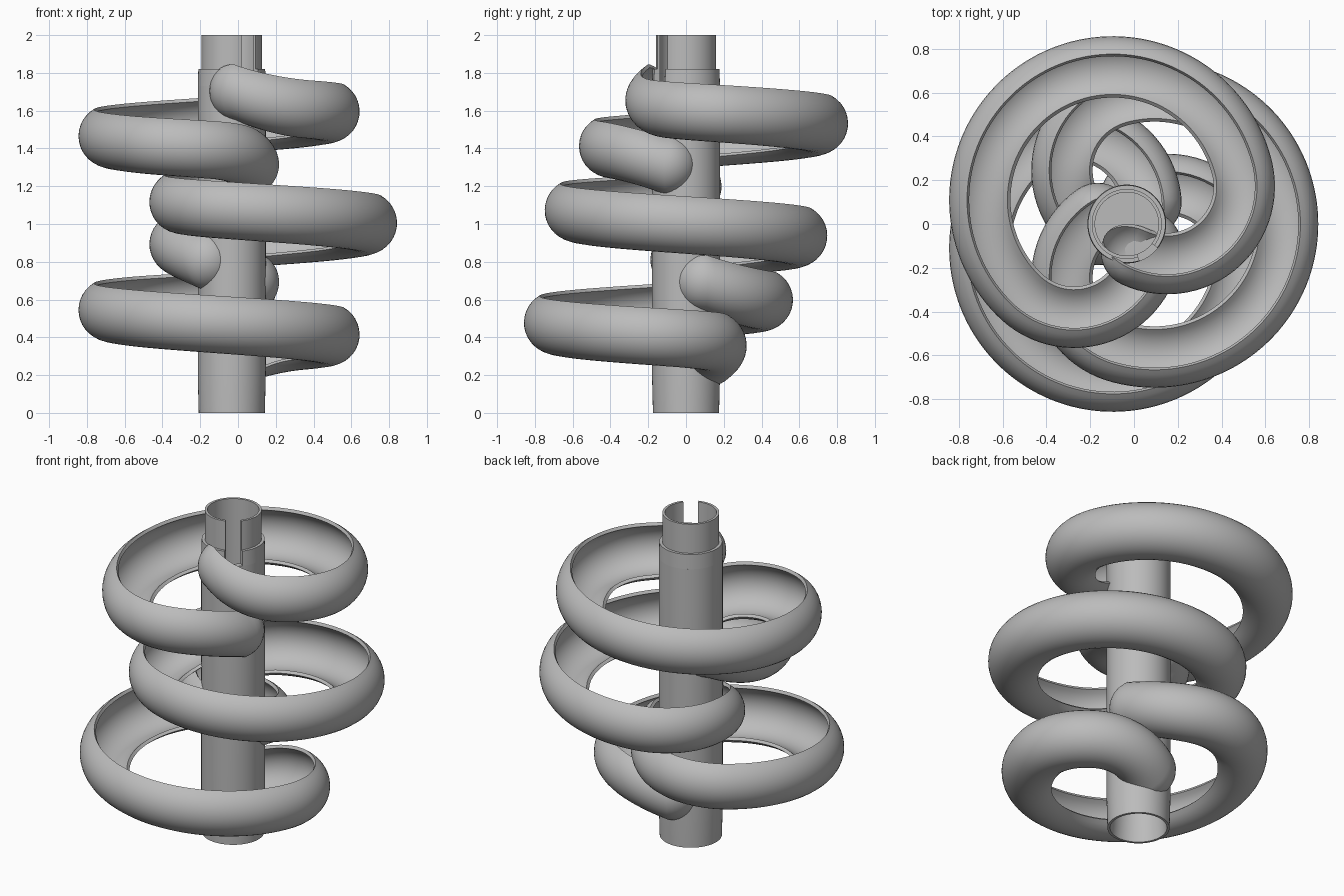
import bpy, bmesh
from math import sin, cos, pi, radians
from mathutils import Vector

cube = bpy.data.objects.get("Cube")
if cube:
    bpy.data.objects.remove(cube, do_unlink=True)

grey = bpy.data.materials.new("plain_grey")
grey.use_nodes = True
grey.diffuse_color = (0.5, 0.5, 0.5, 1)
grey.node_tree.nodes["Principled BSDF"].inputs["Base Color"].default_value = (0.5, 0.5, 0.5, 1)

AXIS = Vector((-0.033, 0, 0))


def sweep(name, rings, closed=False):
    """Skin a list of closed rings of points into one smooth object."""
    bm = bmesh.new()
    rows = [[bm.verts.new(p + AXIS) for p in ring] for ring in rings]
    n = len(rows[0])
    pairs = list(zip(rows, rows[1:]))
    if closed:
        pairs.append((rows[-1], rows[0]))
    for a, b in pairs:
        for i in range(n):
            j = (i + 1) % n
            bm.faces.new((a[i], a[j], b[j], b[i]))
    if not closed:
        bm.faces.new(rows[0])
        bm.faces.new(rows[-1])
    bmesh.ops.recalc_face_normals(bm, faces=bm.faces)
    mesh = bpy.data.meshes.new(name)
    bm.to_mesh(mesh)
    bm.free()
    mesh.materials.append(grey)
    obj = bpy.data.objects.new(name, mesh)
    bpy.context.collection.objects.link(obj)
    bpy.ops.object.select_all(action='DESELECT')
    bpy.context.view_layer.objects.active = obj
    obj.select_set(True)
    bpy.ops.object.shade_smooth_by_angle(angle=radians(35))
    return obj


def revolve(name, profile, start=0, end=360, steps=72):
    full = end - start == 360
    count = steps if full else steps + 1
    rings = []
    for k in range(count):
        a = radians(start + (end - start) * k / steps)
        rings.append([Vector((r * cos(a), r * sin(a), z)) for r, z in profile])
    sweep(name, rings, closed=full)


# Central pipe, with a slotted collar at the top
INNER, OUTER, NECK = 0.145, 0.18, 0.16
SLOT_Z, SHOULDER = 1.73, 1.82
SLOT = (-71, -38)
revolve("central_pipe", [(INNER + 0.015, 0), (0.175, 0), (OUTER, 0.2), (OUTER, SLOT_Z), (INNER, SLOT_Z), (INNER, 0.2)])
revolve("slotted_collar", [(INNER, SLOT_Z), (OUTER, SLOT_Z), (OUTER - 0.003, SHOULDER),
                           (NECK, SHOULDER), (NECK, 2), (INNER, 2)], SLOT[1], SLOT[0] + 360)
revolve("pipe_floor", [(0.001, 1.55), (0.15, 1.55), (0.15, 1.57), (0.001, 1.57)])

# Trough path: a wide arc with a tighter arc curling into the pipe at each end
BIG, SMALL, SHIFT, JOIN, CURL = 0.585, 0.33, 0.127, radians(106), radians(129)
TUBE, WALL, SLOPE = 0.163, 0.02, 0.0735
LENGTH = BIG * JOIN + SMALL * CURL


def path(s):
    """Point and outward angle at signed distance s from the far side of the loop."""
    side = 1 if s >= 0 else -1
    d = abs(s)
    if d <= BIG * JOIN:
        a = d / BIG
        x, y = SHIFT + BIG * cos(a), BIG * sin(a)
    else:
        a = JOIN + (d - BIG * JOIN) / SMALL
        x = SHIFT + (BIG - SMALL) * cos(JOIN) + SMALL * cos(a)
        y = (BIG - SMALL) * sin(JOIN) + SMALL * sin(a)
    dip = max(0, (d - LENGTH + 0.35) / 0.35) ** 2 * 0.06
    return Vector((x, side * y, -side * (SLOPE * d + dip))), side * a


def section(p, a, scale, turn, height):
    """Banked, open channel section: high outer lip, low inner lip."""
    lips = [radians(60 - 196 * i / 20) for i in range(21)]
    pts = [(TUBE, t) for t in lips] + [(TUBE - WALL, t) for t in reversed(lips)]
    out = Vector((cos(a), sin(a), 0))
    ring = []
    for r, t in pts:
        v = p + out * (r * scale * cos(t)) + Vector((0, 0, r * scale * sin(t)))
        ring.append(Vector((v.x * cos(turn) - v.y * sin(turn),
                            v.x * sin(turn) + v.y * cos(turn), v.z + height)))
    return ring


def trough(name, turn, height):
    steps, cap = 140, 8
    rings = []
    for k in range(steps + 1):
        p, a = path(LENGTH * (2 * k / steps - 1))
        rings.append(section(p, a, 1, turn, height))
    # Rounded closing at both ends
    for side in (-1, 1):
        p, a = path(side * LENGTH)
        ahead = Vector((-sin(a), cos(a), 0)) * side
        for k in range(1, cap + 1):
            t = pi / 2 * k / cap * 0.97
            ring = section(p + ahead * (TUBE * sin(t)), a, cos(t), turn, height)
            if side < 0:
                rings.insert(0, ring)
            else:
                rings.append(ring)
    sweep(name, rings)


# Three loops, each a third of a turn round from the one above
for i, level in enumerate(("upper", "middle", "lower")):
    trough(level + "_spiral_trough", radians(120 - 120 * i), 1.51 - 0.505 * i)
